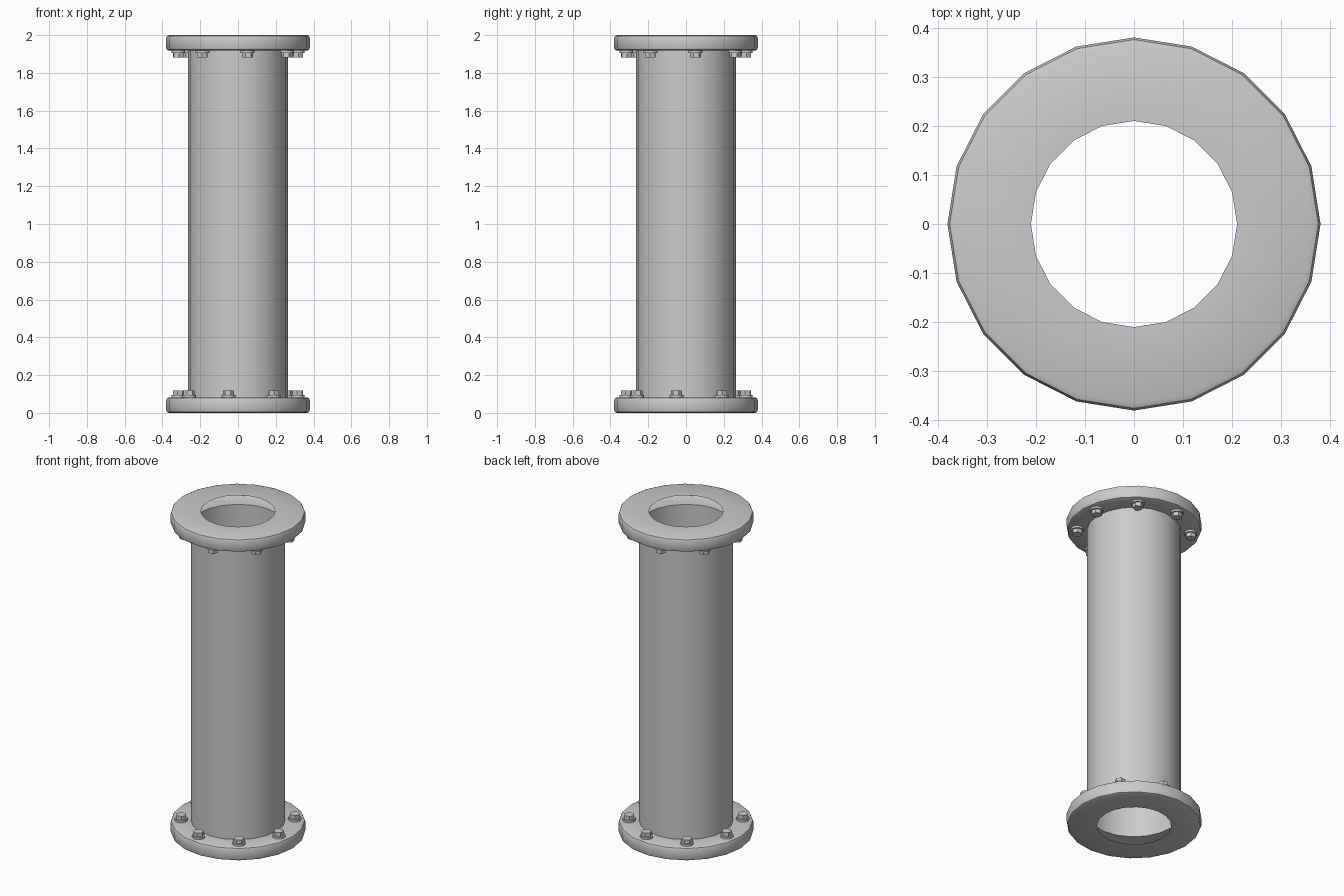
import bpy, bmesh
from math import cos, sin, pi, radians

if "Cube" in bpy.data.objects:
    bpy.data.objects.remove(bpy.data.objects["Cube"])

SIDES = 20
LENGTH = 2.0
PIPE_R = 0.266
THICK = 0.082


def lathe(name, profile, sides=SIDES, angle=30):
    """Turn an open (radius, z) profile around the z axis."""
    bm = bmesh.new()
    rings = []
    for r, z in profile:
        rings.append([bm.verts.new((r * cos(2 * pi * i / sides),
                                    r * sin(2 * pi * i / sides), z))
                      for i in range(sides)])
    for a, b in zip(rings, rings[1:]):
        for i in range(sides):
            j = (i + 1) % sides
            bm.faces.new((a[i], a[j], b[j], b[i]))
    return finish(name, bm, angle)


def finish(name, bm, angle):
    mesh = bpy.data.meshes.new(name)
    bm.to_mesh(mesh)
    bm.free()
    obj = bpy.data.objects.new(name, mesh)
    bpy.context.collection.objects.link(obj)
    bpy.ops.object.select_all(action='DESELECT')
    obj.select_set(True)
    bpy.context.view_layer.objects.active = obj
    bpy.ops.object.shade_smooth_by_angle(angle=radians(angle))
    return obj


def disc(bm, sides, r1, r2, z0, z1):
    """Add a capped cylinder or cone between two heights."""
    made = bmesh.ops.create_cone(bm, cap_ends=True, segments=sides,
                                 radius1=r1, radius2=r2, depth=z1 - z0)
    bmesh.ops.translate(bm, verts=made['verts'], vec=(0, 0, (z0 + z1) / 2))


def bolt(name):
    # Washer with a hexagonal head
    bm = bmesh.new()
    disc(bm, 16, 0.037, 0.037, 0, 0.012)
    disc(bm, 6, 0.030, 0.030, 0.012, 0.036)
    return finish(name, bm, 30)


def flange_end(label, top):
    # Hollow flange with rounded rim edges, open to the bore
    b = 0.015
    rim = 0.38
    profile = [(0.21, 0), (rim - b, 0), (rim - b * 0.3, b * 0.3), (rim, b),
               (rim, THICK - b), (rim - b * 0.3, THICK - b * 0.3),
               (rim - b, THICK), (PIPE_R, THICK)]
    flange = lathe(label + "_flange", profile, angle=40)
    # The faces run outward from the bore, so their normals point outward
    if top:
        flange.rotation_euler.x = pi
        flange.location.z = LENGTH
    # Ring of eight bolts on the inner face
    for i in range(8):
        a = radians(-9 + 45 * i)
        obj = bolt(f"{label}_bolt_{i + 1}")
        x, y = 0.32 * cos(a), 0.32 * sin(a)
        if top:
            obj.location = (x, -y, LENGTH - THICK)
            obj.rotation_euler = (pi, 0, -a)
        else:
            obj.location = (x, y, THICK)
            obj.rotation_euler = (0, 0, a)


# Pipe wall
lathe("pipe", [(PIPE_R, THICK), (PIPE_R, LENGTH - THICK)])

# Flanges and bolts at both ends
flange_end("bottom", False)
flange_end("top", True)
